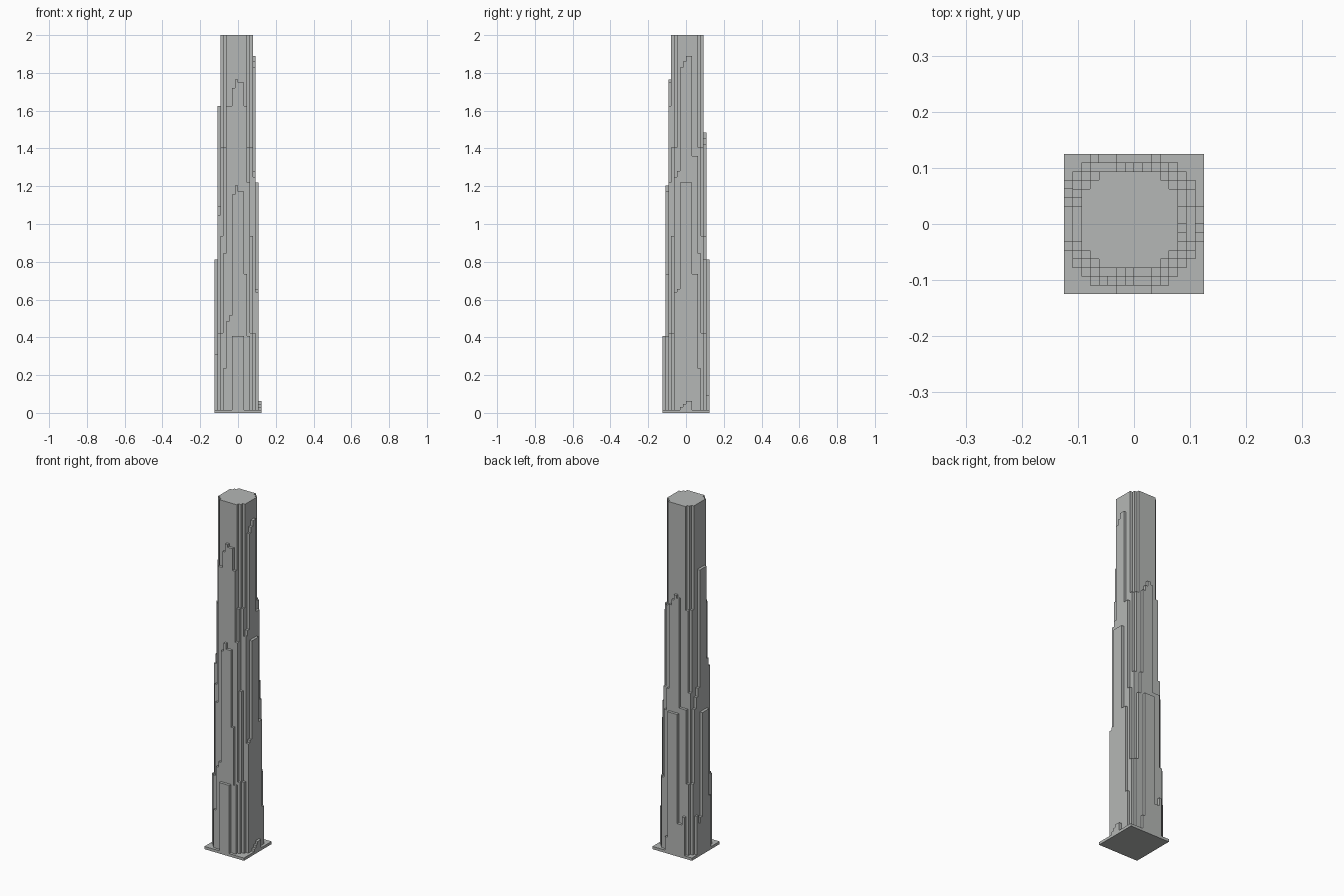
import bpy
import bmesh
import math

if "Cube" in bpy.data.objects:
    bpy.data.objects.remove(bpy.data.objects["Cube"], do_unlink=True)

UNIT = 1 / 64          # edge of one block
HALF = 8               # half the base width, in blocks
TOP = 128              # tower height, in blocks

# one stone grey for everything
stone = bpy.data.materials.new("stone_grey")
stone.use_nodes = True
colour = (0.46, 0.475, 0.465, 1)
stone.diffuse_color = colour
stone.node_tree.nodes["Principled BSDF"].inputs["Base Color"].default_value = colour


def finish(name, bm):
    """Turn a bmesh into a flat shaded stone object."""
    mesh = bpy.data.meshes.new(name)
    bm.to_mesh(mesh)
    bm.free()
    mesh.materials.append(stone)
    obj = bpy.data.objects.new(name, mesh)
    bpy.context.scene.collection.objects.link(obj)
    return obj


def round_height(i, j):
    """Height of a column from the general round taper about the shaft axis."""
    distance = math.hypot(i + 1, j)
    if distance < 6:
        return TOP
    if distance > 8.1:
        return 1
    return round(108 - 45 * (distance - 6))


# each side maps (step along the side, ring) to a column
SIDES = {
    "front": lambda step, ring: (step, -ring),
    "right": lambda step, ring: (ring - 1, step),
    "back": lambda step, ring: (-1 - step, ring - 1),
    "left": lambda step, ring: (-ring, -1 - step),
}

# stepped facing slabs: heights of the columns across the middle of each side
SLABS = {
    ("front", 8): [1, 1, 26, 26, 26, 26, 1, 1],
    ("front", 7): [31, 33, 74, 77, 75, 75, 47, 26],
    ("front", 6): [104, 104, 110, 113, 112, 112, 104, 78],
    ("right", 8): [1, 1, 2, 3, 4, 4, 1, 1],
    ("right", 7): [41, 42, 78, 78, 78, 78, 47, 47],
    ("right", 6): [80, 82, 117, 119, 121, 121, 87, 87],
    ("back", 8): [1, 6, 52, 52, 52, 52, 12, 12],
    ("back", 7): [52, 60, 91, 93, 95, 94, 54, 54],
    ("left", 8): [12, 14, 52, 52, 52, 52, 20, 1],
    ("left", 7): [58, 61, 104, 104, 104, 104, 70, 67],
}

cells = range(-HALF, HALF)
height = {(i, j): round_height(i, j) for i in cells for j in cells}
for (side, ring), row in SLABS.items():
    for step, value in enumerate(row, start=-4):
        height[SIDES[side](step, ring)] = value


def add_quad(bm, corners):
    bm.faces.new([bm.verts.new([c * UNIT for c in corner]) for corner in corners])


# shaft: a cap on every column and a wall wherever the neighbour is lower
bm = bmesh.new()
for (i, j), h in height.items():
    if h <= 1:
        continue
    ring = [(i, j), (i + 1, j), (i + 1, j + 1), (i, j + 1)]
    add_quad(bm, [(x, y, h) for x, y in ring])
    neighbours = [(i, j - 1), (i + 1, j), (i, j + 1), (i - 1, j)]
    for k, cell in enumerate(neighbours):
        low = height.get(cell, 1)
        if low < h:
            (ax, ay), (bx, by) = ring[k], ring[(k + 1) % 4]
            add_quad(bm, [(ax, ay, low), (bx, by, low), (bx, by, h), (ax, ay, h)])
bmesh.ops.remove_doubles(bm, verts=bm.verts[:], dist=UNIT / 100)
bmesh.ops.dissolve_limit(bm, angle_limit=0.01, verts=bm.verts[:], edges=bm.edges[:])
finish("tower_shaft", bm)

# square base plate
bm = bmesh.new()
bmesh.ops.create_cube(bm, size=1)
width = 2 * HALF * UNIT
bmesh.ops.scale(bm, vec=(width, width, UNIT), verts=bm.verts[:])
bmesh.ops.translate(bm, vec=(0, 0, UNIT / 2), verts=bm.verts[:])
finish("base_plate", bm)
